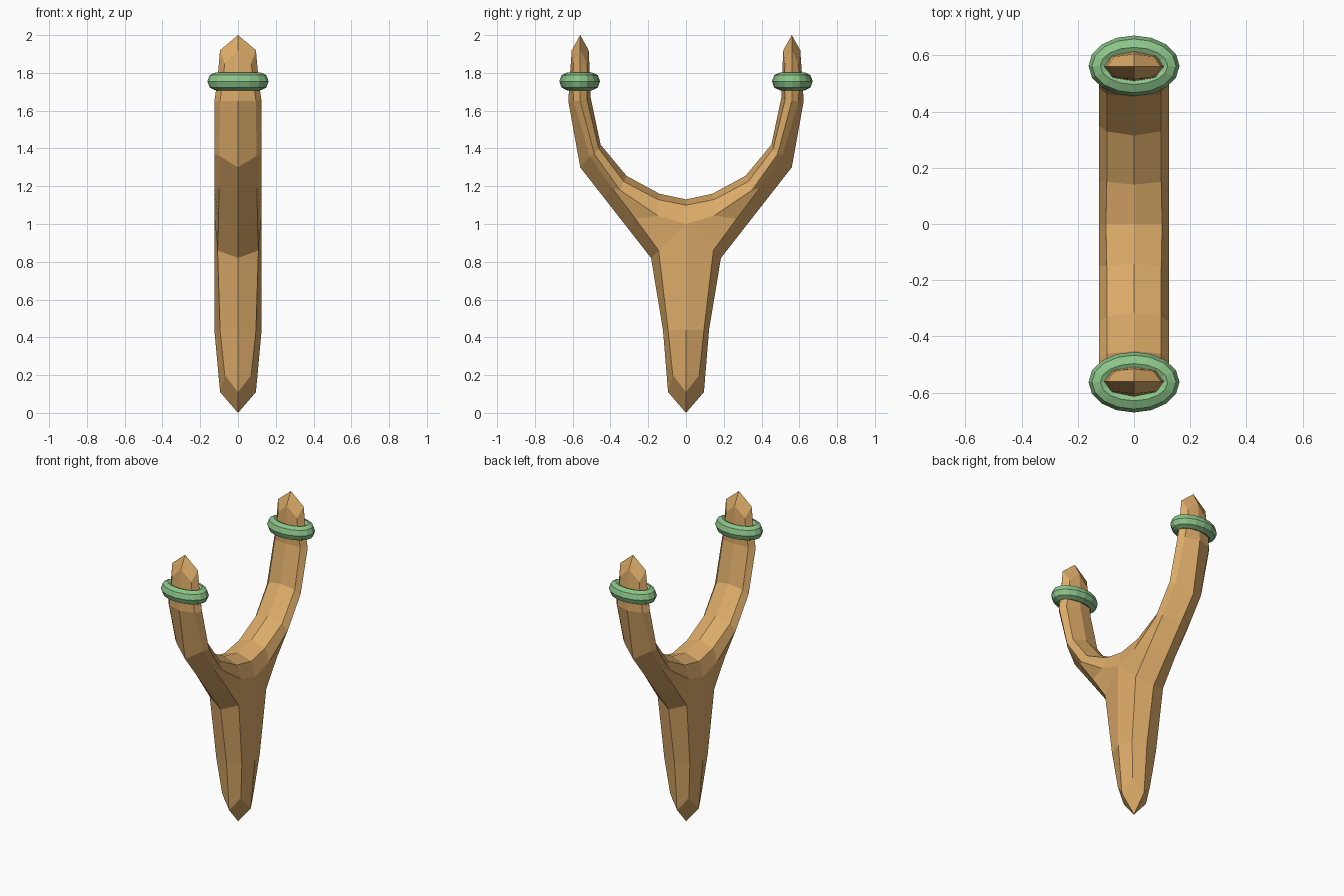
import bpy, bmesh
from math import cos, sin, pi

if "Cube" in bpy.data.objects:
    bpy.data.objects.remove(bpy.data.objects["Cube"])


def material(name, rgb):
    m = bpy.data.materials.new(name)
    m.diffuse_color = (*rgb, 1)
    m.use_nodes = True
    m.node_tree.nodes["Principled BSDF"].inputs["Base Color"].default_value = m.diffuse_color
    return m


def finish(bm, name, mat):
    bmesh.ops.remove_doubles(bm, verts=bm.verts[:], dist=0.0005)
    bmesh.ops.recalc_face_normals(bm, faces=bm.faces[:])
    me = bpy.data.meshes.new(name)
    bm.to_mesh(me)
    bm.free()
    ob = bpy.data.objects.new(name, me)
    me.materials.append(mat)
    bpy.context.collection.objects.link(ob)
    return ob


wood = material("wood", (0.72, 0.41, 0.14))
green = material("green_band", (0.26, 0.55, 0.25))

# Forked frame: one quarter (x>0, y>0), as cross-section stations.
# Handle stations run from outer edge to side spine (y=0);
# arm stations continue past the spine to the inner edge.
stations = [
    [(0, .095, .11), (.07, .07, .20), (.095, 0, .11)],
    [(0, .122, .44), (.095, .095, .44), (.125, 0, .44)],
    [(0, .185, .82), (.108, .145, .86), (.125, 0, 1.0), (.1, 0, 1.10), (0, 0, 1.13)],
    [(0, .31, .98), (.103, .267, 1.027), (.125, .15, 1.045), (.097, .15, 1.13), (0, .14, 1.16)],
    [(0, .435, 1.14), (.1, .39, 1.19), (.125, .35, 1.18), (.097, .33, 1.225), (0, .315, 1.255)],
    [(0, .56, 1.30), (.098, .51, 1.36), (.125, .485, 1.37), (.097, .462, 1.40), (0, .452, 1.42)],
    [(0, .623, 1.65), (.095, .595, 1.65), (.125, .56, 1.65), (.095, .525, 1.66), (0, .505, 1.67)],
    [(0, .617, 1.75), (.082, .6, 1.75), (.11, .56, 1.75), (.082, .52, 1.75), (0, .507, 1.75)],
    [(0, .605, 1.92), (.07, .596, 1.85), (.095, .56, 1.92), (.07, .524, 1.85), (0, .515, 1.92)],
]
bm = bmesh.new()
rows = [[bm.verts.new(p) for p in s] for s in stations]
for a, b in zip(rows, rows[1:]):
    for i in range(len(a) - 1):
        bm.faces.new((a[i], a[i + 1], b[i + 1], b[i]))
# Pointed ends
foot = bm.verts.new((0, 0, 0))
bm.faces.new((foot, *rows[0]))
tip = bm.verts.new((0, .56, 2.0))
bm.faces.new((tip, *rows[-1][:3]))
bm.faces.new((tip, *rows[-1][2:]))
for axis in "XY":
    bmesh.ops.mirror(bm, geom=bm.verts[:] + bm.edges[:] + bm.faces[:],
                     axis=axis, merge_dist=0.0005)
finish(bm, "forked_frame", wood)


# Oval bands around the arm tops
def band(name, y, z, rx, ry, t, h, nu=16, nv=8):
    bm = bmesh.new()
    vs = []
    for i in range(nu):
        u = 2 * pi * i / nu
        vs.append([])
        for j in range(nv):
            v = 2 * pi * j / nv
            r = t * cos(v)
            vs[-1].append(bm.verts.new(((rx + r) * cos(u), y + (ry + r) * sin(u), z + h * sin(v))))
    for i in range(nu):
        for j in range(nv):
            k, l = (i + 1) % nu, (j + 1) % nv
            bm.faces.new((vs[i][j], vs[k][j], vs[k][l], vs[i][l]))
    finish(bm, name, green)


for label, side in (("front", -1), ("back", 1)):
    band(label + "_band", side * .563, 1.755, .12, .066, .042, .047)
